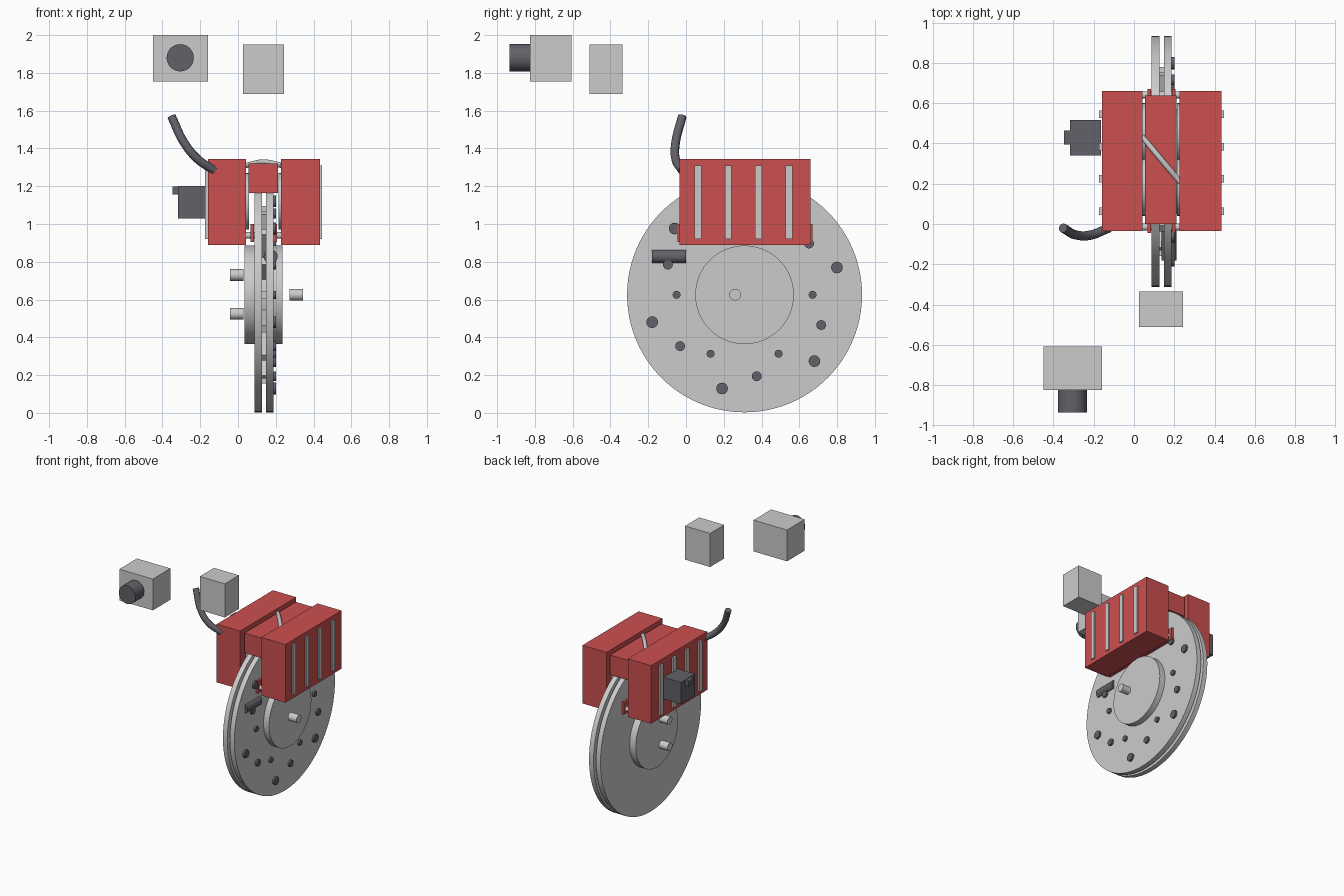
import bpy, math
from mathutils import Vector

if "Cube" in bpy.data.objects:
    bpy.data.objects.remove(bpy.data.objects["Cube"])

def paint(name, rgb):
    m = bpy.data.materials.new(name)
    m.diffuse_color = (*rgb, 1)
    m.use_nodes = True
    m.node_tree.nodes["Principled BSDF"].inputs["Base Color"].default_value = m.diffuse_color
    return m

RED = paint("red_paint", (0.6, 0.08, 0.08))
DARK = paint("dark_rubber", (0.12, 0.12, 0.14))
CY, CZ = 0.31, 0.625          # rotor axis

def finish(o, name, mat):
    o.name = name
    if mat:
        o.data.materials.append(mat)
    return o

def box(name, lo, hi, mat=None, rot_x=0):
    lo, hi = Vector(lo), Vector(hi)
    bpy.ops.mesh.primitive_cube_add(size=1, location=(lo + hi) / 2)
    o = bpy.context.object
    o.scale = hi - lo
    o.rotation_euler.x = rot_x
    return finish(o, name, mat)

def cyl(name, start, end, r, mat=None, n=24):
    a, b = Vector(start), Vector(end)
    bpy.ops.mesh.primitive_cylinder_add(vertices=n, radius=r, depth=(b - a).length, location=(a + b) / 2)
    o = bpy.context.object
    o.rotation_euler = (b - a).to_track_quat('Z', 'Y').to_euler()
    bpy.ops.object.shade_smooth_by_angle()
    return finish(o, name, mat)

def xcyl(name, x0, x1, y, z, r, mat=None, n=24):
    return cyl(name, (x0, y, z), (x1, y, z), r, mat, n)

def tube(name, pts, r, mat=None):
    c = bpy.data.curves.new(name, 'CURVE')
    c.dimensions = '3D'
    c.bevel_depth, c.bevel_resolution, c.use_fill_caps = r, 4, True
    s = c.splines.new('BEZIER')
    s.bezier_points.add(len(pts) - 1)
    for bp, p in zip(s.bezier_points, pts):
        bp.co = p
        bp.handle_left_type = bp.handle_right_type = 'AUTO'
    o = bpy.data.objects.new(name, c)
    bpy.context.collection.objects.link(o)
    return finish(o, name, mat)

# vented rotor: two plates, hub and cooling vanes
xcyl("rotor_plate_inner", 0.088, 0.126, CY, CZ, 0.622, n=96)
xcyl("rotor_plate_outer", 0.148, 0.187, CY, CZ, 0.622, n=96)
xcyl("rotor_hub", 0.035, 0.235, CY, CZ, 0.261, n=64)
for i in range(16):
    a = i * math.tau / 16
    y, z = CY + 0.36 * math.cos(a), CZ + 0.36 * math.sin(a)
    box("cooling_vane", (0.12, y - 0.11, z - 0.02), (0.155, y + 0.11, z + 0.02), rot_x=a)

# three rings of drill spots on the outer face
for ring, r, off in ((0.36, 0.021, 0), (0.436, 0.026, 38.5), (0.51, 0.031, 16.5)):
    for i in range(6):
        a = math.radians(off + 60 * i)
        xcyl("drill_spot", 0.17, 0.202, CY + ring * math.cos(a), CZ + ring * math.sin(a), r, DARK, 16)

# hub bolts
for x, z in ((0.272, 0.626), (-0.043, 0.73), (-0.043, 0.525)):
    xcyl("hub_bolt", x, x + 0.073, 0.26, z, 0.031)

# caliper halves with bridge
box("caliper_inner", (-0.16, -0.035, 0.89), (0.042, 0.66, 1.345), RED)
box("caliper_outer", (0.227, -0.035, 0.89), (0.435, 0.66, 1.345), RED)
box("caliper_bridge", (0.055, 0, 1.165), (0.212, 0.637, 1.32), RED)

# ribs on the outer sides of the caliper
for y in (0.063, 0.224, 0.384, 0.545):
    for x0, x1 in ((-0.174, -0.15), (0.42, 0.446)):
        box("caliper_rib", (x0, y - 0.018, 0.92), (x1, y + 0.018, 1.31))

# pad backs and pistons on each side of the rotor
for side in (-1, 1):
    def sx(d): return 0.1365 + side * d
    lo, hi = sorted((sx(0.052), sx(0.07)))
    box("pad_back", (lo, -0.045, 0.905), (hi, 0.67, 1.0), RED)
    for y in (0.19, 0.45):
        xcyl("piston", sx(0.078), sx(0.1), y, 1.12, 0.15, n=32)
    for y in (-0.015, 0.64):
        xcyl("pad_pin", sx(0.05), sx(0.1), y, 0.94, 0.018, n=16)

# crossover pipe over the bridge
tube("crossover_pipe", [(0.04, 0.435, 1.31), (0.135, 0.32, 1.328), (0.232, 0.205, 1.31)], 0.014)

# hydraulic hose
tube("hose", [(-0.352, -0.02, 1.57), (-0.285, -0.055, 1.43), (-0.215, -0.055, 1.345),
              (-0.125, -0.02, 1.283)], 0.023, DARK)

# actuator on the inner caliper, with its connector
box("actuator", (-0.317, 0.34, 1.03), (-0.165, 0.515, 1.2), DARK)
box("actuator_connector", (-0.347, 0.395, 1.155), (-0.31, 0.465, 1.198), DARK)

# wear sensor beside the rotor
cyl("wear_sensor", (0.173, -0.18, 0.828), (0.173, 0, 0.828), 0.037, DARK)

# detached reservoir with cap, and control box
box("reservoir", (-0.45, -0.825, 1.755), (-0.16, -0.607, 2.0))
cyl("reservoir_cap", (-0.306, -0.935, 1.88), (-0.306, -0.82, 1.88), 0.072, DARK, 32)
box("control_box", (0.026, -0.51, 1.687), (0.243, -0.335, 1.95))
